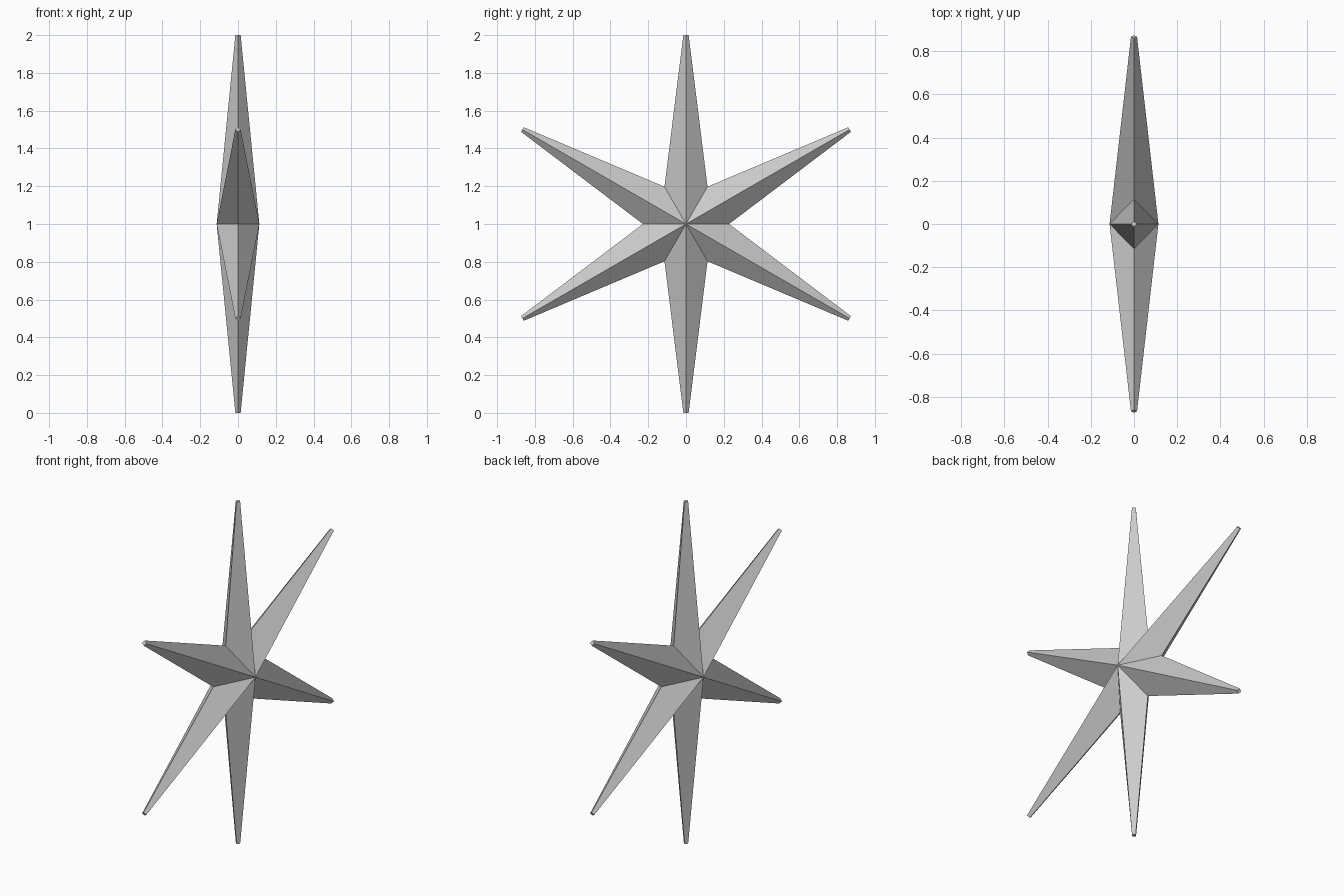
import bpy
import bmesh
from math import sin, cos, radians

cube = bpy.data.objects.get("Cube")
if cube:
    bpy.data.objects.remove(cube, do_unlink=True)

ARMS = 6
DEPTH = 0.113    # half thickness at the hub
VALLEY = 0.228   # radius of the notches between arms
TIP = 0.014      # half width of the blunt arm ends
STEP = 360 / ARMS

grey = bpy.data.materials.new("light grey")
grey.use_nodes = True
colour = (0.6, 0.6, 0.6, 1)
grey.diffuse_color = colour
grey.node_tree.nodes["Principled BSDF"].inputs["Base Color"].default_value = colour

bm = bmesh.new()


def point(x, radius, angle, side=0.0):
    """Point on the upright star plane, shifted sideways across its arm."""
    a = radians(angle)
    return bm.verts.new((x, radius * cos(a) - side * sin(a),
                         1 + radius * sin(a) + side * cos(a)))


# Hub peaks and the notches between the arms
right_peak, left_peak = point(-DEPTH, 0, 0), point(DEPTH, 0, 0)
notches = [point(0, VALLEY, i * STEP) for i in range(ARMS)]

# Six tapering arms with a diamond section and blunt ends
for i in range(ARMS):
    angle = (i + 0.5) * STEP
    base = [left_peak, notches[(i + 1) % ARMS], right_peak, notches[i]]
    end = [point(TIP, 1, angle), point(0, 1, angle, TIP),
           point(-TIP, 1, angle), point(0, 1, angle, -TIP)]
    for k in range(4):
        n = (k + 1) % 4
        bm.faces.new((base[k], base[n], end[n], end[k]))
    bm.faces.new(end)

bmesh.ops.recalc_face_normals(bm, faces=bm.faces)
mesh = bpy.data.meshes.new("six_pointed_star")
bm.to_mesh(mesh)
bm.free()
mesh.materials.append(grey)
star = bpy.data.objects.new("six_pointed_star", mesh)
bpy.context.collection.objects.link(star)
